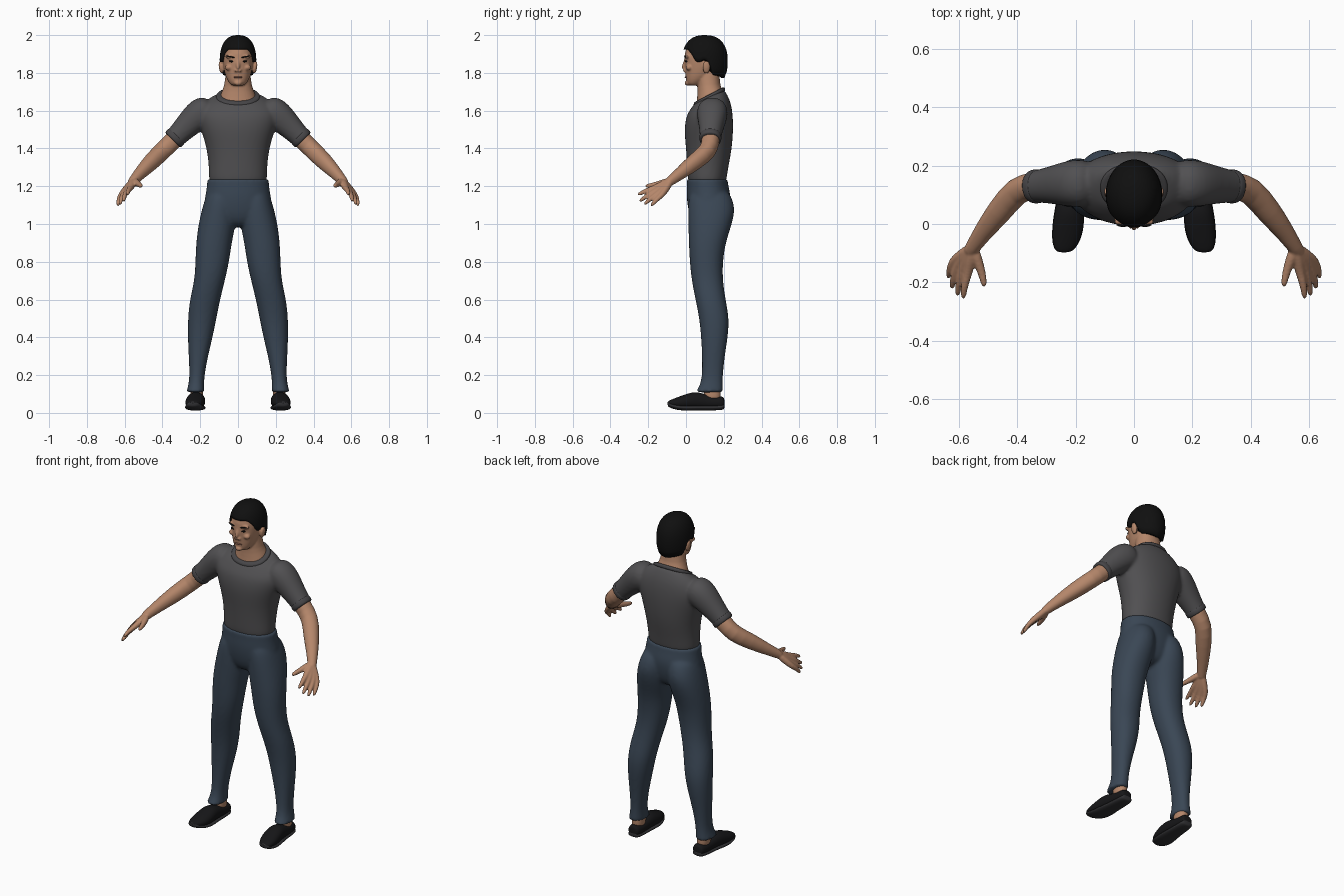
import bpy, bmesh, math
from mathutils import Vector, Matrix

if "Cube" in bpy.data.objects:
    bpy.data.objects.remove(bpy.data.objects["Cube"], do_unlink=True)


def material(name, red, green, blue):
    mat = bpy.data.materials.new(name)
    mat.use_nodes = True
    mat.diffuse_color = (red, green, blue, 1)
    shader = mat.node_tree.nodes["Principled BSDF"]
    shader.inputs["Base Color"].default_value = (red, green, blue, 1)
    shader.inputs["Roughness"].default_value = 0.8
    return mat


skin = material("skin", 0.46, 0.24, 0.145)
lip = material("lip", 0.27, 0.12, 0.08)
black = material("hair_black", 0.005, 0.005, 0.005)
shirt_grey = material("shirt_grey", 0.082, 0.08, 0.084)
trim_grey = material("trim_grey", 0.062, 0.06, 0.064)
denim = material("trouser_blue", 0.042, 0.062, 0.09)
shoe_black = material("shoe_black", 0.008, 0.008, 0.009)
sole_grey = material("sole_grey", 0.03, 0.03, 0.033)

SIDES = 16


def bend(value):
    """Slightly squared circle coordinate."""
    return math.copysign(abs(value) ** 0.92, value)


def loft(bm, rings, both=False):
    """Skin a closed body over rings of (centre, half axis, half axis)."""
    for sign in ((1, -1) if both else (1,)):
        loops = []
        for centre, u, v in rings:
            loop = []
            for i in range(SIDES):
                a = math.tau * i / SIDES
                p = Vector(centre) + Vector(u) * bend(math.cos(a)) + Vector(v) * bend(math.sin(a))
                loop.append(bm.verts.new((p.x * sign, p.y, p.z)))
            loops.append(loop)
        for low, high in zip(loops, loops[1:]):
            for i in range(SIDES):
                j = (i + 1) % SIDES
                bm.faces.new((low[i], low[j], high[j], high[i]))
        bm.faces.new(loops[0][::-1])
        bm.faces.new(loops[-1])


def level(z, cx, cy, rx, ry, tilt=0):
    """Near-horizontal ring; tilt raises its back and lowers its front."""
    return (cx, cy, z), (rx, 0, 0), (0, ry, tilt)


def tube(bm, points, both=True):
    """Round limb through points of (x, y, z, radius)."""
    spine = [Vector(p[:3]) for p in points]
    rings = []
    for i, p in enumerate(points):
        along = (spine[min(i + 1, len(spine) - 1)] - spine[max(i - 1, 0)]).normalized()
        u = along.cross(Vector((0, 0, 1))).normalized()
        rings.append((spine[i], u * p[3], u.cross(along) * p[3]))
    loft(bm, rings, both)


def blob(bm, centre, radii, tilt=0, both=True):
    """Ellipsoid, rolled about the y axis by tilt."""
    for sign in ((1, -1) if both else (1,)):
        place = Matrix.Translation((centre[0] * sign, centre[1], centre[2]))
        place = place @ Matrix.Rotation(tilt * sign, 4, "Y") @ Matrix.Diagonal((*radii, 1))
        bmesh.ops.create_uvsphere(bm, u_segments=16, v_segments=10, radius=1, matrix=place)


def finish(name, bm, mat, voxel=0, subdivide=2):
    """Make the object; a voxel size melts its overlapping bodies together."""
    bmesh.ops.recalc_face_normals(bm, faces=bm.faces)
    mesh = bpy.data.meshes.new(name)
    bm.to_mesh(mesh)
    bm.free()
    mesh.materials.append(mat)
    mesh.polygons.foreach_set("use_smooth", [True] * len(mesh.polygons))
    obj = bpy.data.objects.new(name, mesh)
    bpy.context.collection.objects.link(obj)
    if subdivide:
        obj.modifiers.new("round", "SUBSURF").levels = subdivide
        obj.modifiers["round"].render_levels = subdivide
    if voxel:
        melt = obj.modifiers.new("melt", "REMESH")
        melt.mode = "VOXEL"
        melt.voxel_size = voxel
        melt.use_smooth_shade = True
        soften = obj.modifiers.new("soften", "SMOOTH")
        soften.factor = 0.5
        soften.iterations = 5
    return obj


# Trousers: hips and two legs
bm = bmesh.new()
loft(bm, [level(z, 0, cy, rx, ry) for z, cy, rx, ry in (
    (1.24, .112, .166, .11), (1.235, .112, .166, .11), (1.2, .115, .168, .112),
    (1.15, .12, .176, .12), (1.08, .12, .19, .112), (1.02, .12, .16, .095), (.98, .12, .06, .06))])
loft(bm, [level(*r) for r in (
    (1.18, .08, .125, .07, .09), (1.15, .088, .127, .083, .115), (1.08, .1, .136, .092, .128),
    (1, .11, .128, .101, .118), (.9, .128, .112, .096, .099), (.8, .136, .107, .091, .089),
    (.7, .15, .112, .082, .084), (.6, .175, .13, .082, .081), (.5, .19, .15, .077, .081),
    (.4, .2, .151, .067, .072), (.3, .21, .145, .052, .061), (.2, .217, .14, .04, .056),
    (.15, .221, .135, .042, .061), (.115, .225, .125, .048, .073), (.108, .225, .124, .048, .074))],
    both=True)
finish("trousers", bm, denim, voxel=0.009)

# Shirt: torso and short sleeves
bm = bmesh.new()
loft(bm, [level(z, 0, *r) for z, *r in (
    (1.2, .112, .148, .096), (1.24, .112, .158, .105), (1.3, .115, .157, .111),
    (1.4, .122, .168, .124), (1.5, .12, .2, .133), (1.575, .125, .225, .126),
    (1.625, .13, .2, .11, .02), (1.665, .128, .155, .087, .03), (1.682, .125, .1, .072, .04))])
tube(bm, [(.13, .14, 1.615, .075), (.2, .14, 1.59, .087), (.265, .135, 1.525, .069),
          (.32, .13, 1.47, .058), (.342, .128, 1.447, .056), (.345, .128, 1.444, .056)])
finish("shirt", bm, shirt_grey, voxel=0.009)

# Collar band and sleeve hems
bm = bmesh.new()
loft(bm, [level(z, 0, .124, rx, ry, .04) for z, rx, ry in (
    (1.662, .11, .078), (1.667, .12, .087), (1.683, .117, .084), (1.688, .105, .073))])
finish("collar", bm, trim_grey)
bm = bmesh.new()
tube(bm, [(.322, .13, 1.468, .05), (.323, .13, 1.467, .06), (.345, .128, 1.445, .06),
          (.347, .128, 1.443, .05)])
finish("sleeve_hems", bm, trim_grey)

# Arms and hands: each finger runs from the wrist through its knuckle
bm = bmesh.new()
tube(bm, [(.28, .135, 1.505, .048), (.345, .13, 1.44, .05), (.4, .122, 1.387, .048),
          (.46, .045, 1.328, .046), (.52, -.03, 1.267, .033), (.555, -.085, 1.227, .026),
          (.57, -.1, 1.21, .022)])
wrist = Vector((.552, -.078, 1.232))
index_knuckle, little_knuckle = Vector((.57, -.17, 1.188)), Vector((.621, -.128, 1.152))
tips = ((.586, -.26, 1.152), (.606, -.25, 1.117), (.625, -.225, 1.1), (.636, -.187, 1.093))
for i, tip in enumerate(tips):
    knuckle = index_knuckle.lerp(little_knuckle, i / 3)
    middle = knuckle.lerp(Vector(tip), 0.5) + Vector((.004, 0, .006))
    tube(bm, [(*wrist, .02), (*wrist.lerp(knuckle, 0.6), .019), (*knuckle, .016),
              (*middle, .012), (*tip, .01)])
tube(bm, [(*wrist, .02), (.532, -.135, 1.214, .017), (.518, -.18, 1.205, .013),
          (.512, -.219, 1.2, .01)])
finish("arms", bm, skin, voxel=0.005, subdivide=1)

# Head, neck, nose, ears
bm = bmesh.new()
loft(bm, [level(z, 0, *r) for z, *r in (
    (1.732, .045, .03, .03), (1.74, .042, .042, .037), (1.765, .06, .06, .062),
    (1.8, .08, .073, .086), (1.85, .09, .082, .101), (1.9, .094, .085, .106),
    (1.95, .1, .076, .095), (1.98, .1, .05, .06))])
loft(bm, [level(z, 0, *r) for z, *r in (
    (1.62, .125, .1, .07), (1.665, .125, .1, .071, .03), (1.695, .125, .09, .067, .025),
    (1.73, .122, .074, .061), (1.79, .115, .068, .064), (1.84, .11, .06, .06))])
tube(bm, [(0, .004, 1.89, .008), (0, -.007, 1.85, .009), (0, -.015, 1.82, .014),
          (0, -.012, 1.808, .013)], both=False)
blob(bm, (.012, -.006, 1.812), (.009, .011, .008))
blob(bm, (.036, .007, 1.884), (.034, .013, .011), -.12)
blob(bm, (.048, .016, 1.828), (.022, .018, .016))
blob(bm, (0, .008, 1.746), (.022, .016, .014), both=False)
blob(bm, (.09, .108, 1.83), (.012, .021, .036), .15)
finish("head", bm, skin, voxel=0.005, subdivide=1)

# Face details
bm = bmesh.new()
blob(bm, (.035, .002, 1.861), (.014, .008, .005), -.1)
finish("eyes", bm, black, subdivide=0)
bm = bmesh.new()
blob(bm, (.038, -.002, 1.885), (.023, .008, .004), -.2)
finish("eyebrows", bm, black, subdivide=0)
bm = bmesh.new()
blob(bm, (0, .005, 1.777), (.025, .013, .006), both=False)
finish("lips", bm, lip, subdivide=0)

# Hair cap, its lower edge following a hairline from forehead to nape
hairline = ((0, 1.925), (.65, 1.925), (.95, 1.9), (1.15, 1.86), (1.35, 1.857), (1.5, 1.872),
            (1.75, 1.86), (2, 1.79), (3.2, 1.772))


def edge_height(angle):
    for (a, low), (b, high) in zip(hairline, hairline[1:]):
        if a <= angle <= b:
            return low + (high - low) * (angle - a) / (b - a)


bm = bmesh.new()
around, steps = 64, 12
crown = bm.verts.new((0, .1, 2))
rows = []
for k in range(1, steps + 2):
    row = []
    for i in range(around):
        a = math.tau * i / around
        low = edge_height(min(a, math.tau - a))
        z = 2 - (2 - low) * min(k / steps, 1) ** 2
        r = (1 - abs((z - 1.86) / .14) ** 2.4) ** (1 / 2.4)
        if k > steps:
            r *= 0.84
        row.append(bm.verts.new((.097 * r * math.sin(a), .1 - .121 * r * math.cos(a), z)))
    rows.append(row)
for i in range(around):
    j = (i + 1) % around
    bm.faces.new((crown, rows[0][i], rows[0][j]))
    for upper, lower in zip(rows, rows[1:]):
        bm.faces.new((upper[i], lower[i], lower[j], upper[j]))
bm.faces.new(rows[-1])
finish("hair", bm, black, subdivide=0)

# Shoes: cross-sections from heel to toe over a thin sole
profile = ((.204, .216, .026, .03, .075), (.195, .216, .036, .022, .09), (.15, .217, .041, .02, .088),
           (.1, .219, .043, .02, .1), (.05, .222, .049, .02, .115), (0, .225, .054, .018, .1),
           (-.05, .231, .05, .022, .082), (-.085, .238, .036, .034, .068), (-.098, .24, .018, .042, .06))
bm = bmesh.new()
loft(bm, [((x, y, (low + top) / 2), (w, 0, 0), (0, 0, (top - low) / 2))
          for y, x, w, low, top in profile], both=True)
finish("shoes", bm, shoe_black)
bm = bmesh.new()
loft(bm, [((x, y, low + .008), (w + .002, 0, 0), (0, 0, .015))
          for y, x, w, low, top in profile], both=True)
finish("soles", bm, sole_grey)

# Ankles showing between shoe and hem
bm = bmesh.new()
loft(bm, [level(z, .218, .14, .034, .045) for z in (.06, .1, .16)], both=True)
finish("ankles", bm, skin)
